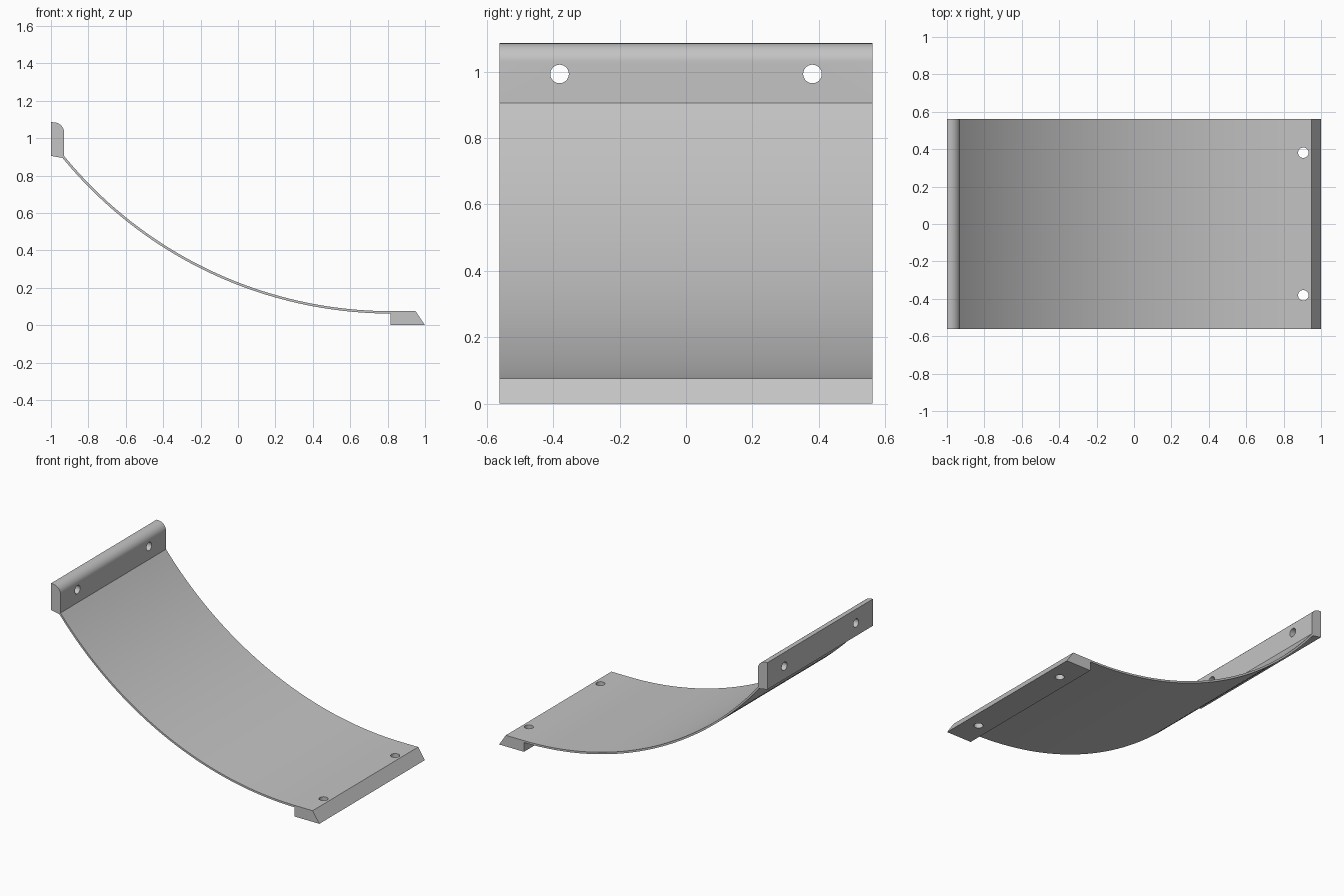
import bpy
import bmesh
import math

cube = bpy.data.objects.get("Cube")
if cube:
    bpy.data.objects.remove(cube, do_unlink=True)

HALF_WIDTH = 0.562
ARC_X, ARC_R, SEAT_Z = 0.82, 2.26, 0.075   # circle of the curved sheet
THICK = 0.013
ARC_Z = SEAT_Z + ARC_R

grey = bpy.data.materials.new("plain grey")
grey.use_nodes = True
colour = (0.55, 0.55, 0.55, 1)
grey.diffuse_color = colour
grey.node_tree.nodes["Principled BSDF"].inputs["Base Color"].default_value = colour


def arc(cx, cz, rx, rz, start, end, steps):
    """Points on an elliptical arc, angles in radians."""
    angles = [start + (end - start) * i / steps for i in range(steps + 1)]
    return [(cx + rx * math.cos(a), cz + rz * math.sin(a)) for a in angles]


def arc_angle(x, radius):
    """Angle on the lower half of the sheet circle at a given x."""
    return -math.acos((x - ARC_X) / radius)


def extrude_profile(name, points):
    """Closed x-z outline swept across the full width."""
    bm = bmesh.new()
    face = bm.faces.new([bm.verts.new((x, -HALF_WIDTH, z)) for x, z in points])
    swept = bmesh.ops.extrude_face_region(bm, geom=[face])
    verts = [v for v in swept["geom"] if isinstance(v, bmesh.types.BMVert)]
    bmesh.ops.translate(bm, verts=verts, vec=(0, 2 * HALF_WIDTH, 0))
    bmesh.ops.recalc_face_normals(bm, faces=bm.faces)
    mesh = bpy.data.meshes.new(name)
    bm.to_mesh(mesh)
    bm.free()
    mesh.materials.append(grey)
    obj = bpy.data.objects.new(name, mesh)
    bpy.context.collection.objects.link(obj)
    return obj


def drill(obj, location, rotation):
    """Cut one round screw hole."""
    bpy.ops.mesh.primitive_cylinder_add(vertices=32, radius=0.028, depth=0.3,
                                        location=location, rotation=rotation)
    cutter = bpy.context.object
    cutter.hide_render = True
    cutter.data.materials.append(grey)
    mod = obj.modifiers.new("screw hole", "BOOLEAN")
    mod.operation = "DIFFERENCE"
    mod.solver = "EXACT"
    mod.object = cutter
    bpy.context.view_layer.objects.active = obj
    bpy.ops.object.modifier_apply(modifier=mod.name)
    bpy.data.objects.remove(cutter, do_unlink=True)


# Lower mounting rail: flat seat with a slanted outer edge
lower_rail = [(0.815, 0), (1.0, 0), (0.95, SEAT_Z)]

# Curved sheet: upper and lower skins
upper_skin = arc(ARC_X, ARC_Z, ARC_R, ARC_R,
                 -math.pi / 2, arc_angle(-0.93, ARC_R), 48)
outer_r = ARC_R + THICK
lower_skin = arc(ARC_X, ARC_Z, outer_r, outer_r,
                 arc_angle(-0.938, outer_r), arc_angle(0.815, outer_r), 48)

# Upper mounting rail: upright strip with a rounded inner top edge
upper_rail = arc(-0.988, 1.03, 0.058, 0.055, 0, math.pi / 2, 12)
upper_rail += [(-1.0, 1.086), (-1.0, 0.905)]

panel = extrude_profile("curved_panel_with_rails",
                        lower_rail + upper_skin + upper_rail + lower_skin)

# Paired screw holes through both rails
for side in (-1, 1):
    drill(panel, (0.905, side * 0.381, 0.04), (0, 0, 0))
    drill(panel, (-0.965, side * 0.381, 0.993), (0, math.pi / 2, 0))

bpy.ops.object.select_all(action="DESELECT")
panel.select_set(True)
bpy.context.view_layer.objects.active = panel
bpy.ops.object.shade_smooth_by_angle(angle=math.radians(25))
